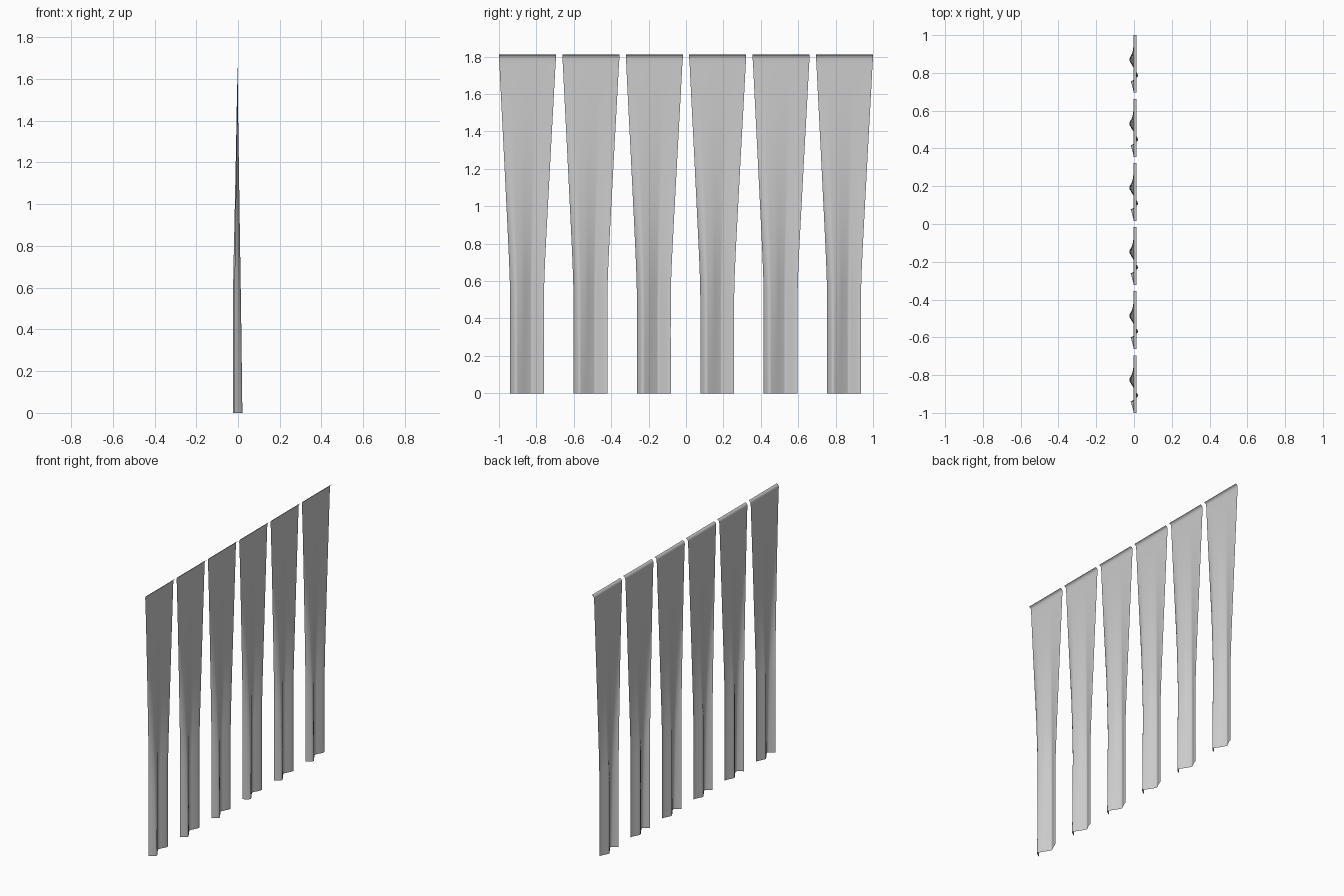
import bpy, bmesh

if "Cube" in bpy.data.objects:
    bpy.data.objects.remove(bpy.data.objects["Cube"])

# Cross-section of the gathered hem: (y offset, x fold depth), y on a half width of 0.09
FOLD = [(-0.093, -0.018), (-0.080, 0.004), (-0.063, 0.021), (-0.042, 0.012), (-0.017, -0.004),
        (0.008, -0.019), (0.024, -0.025), (0.045, -0.015), (0.070, -0.003), (0.088, 0.002)]
# Hanging rows: (z, half width at top scale 0..1, fold strength in -x, fold strength in +x)
ROWS = [(0.0, 0.0, 1.0, 1.0), (0.2, 0.0, 1.0, 0.88), (0.4, 0.0, 1.0, 0.76), (0.55, 0.01, 0.97, 0.66),
        (0.7, 0.09, 0.85, 0.56), (0.9, 0.245, 0.66, 0.44), (1.1, 0.41, 0.47, 0.32),
        (1.3, 0.575, 0.29, 0.2), (1.5, 0.745, 0.13, 0.09), (1.65, 0.87, 0.04, 0.03), (1.76, 0.96, 0, 0)]
# Top edge rolled over towards +x: (x, z)
ROLL = [(-0.003, 1.790), (-0.001, 1.800), (0.004, 1.807), (0.013, 1.811)]
TOP_HALF, SPACING, STEPS = 0.1525, 0.339, 4


def spline(points, steps):
    """Catmull-Rom curve through the points."""
    p = [points[0]] + points + [points[-1]]
    out = []
    for i in range(1, len(p) - 2):
        for s in range(steps):
            t = s / steps
            out.append(tuple(0.5 * (2 * b + (c - a) * t + (2 * a - 5 * b + 4 * c - d) * t * t
                                    + (3 * b - a - 3 * c + d) * t ** 3)
                             for a, b, c, d in zip(p[i - 1], p[i], p[i + 1], p[i + 2])))
    return out + [points[-1]]


def make_strip(name, centre):
    section = spline(FOLD, STEPS)
    n = len(section)
    y0, y1 = section[0][0], section[-1][0]
    flat = [TOP_HALF * (2 * (y - y0) / (y1 - y0) - 1) for y, _ in section]
    bm = bmesh.new()
    rows = []
    # hanging cloth with folds fading upwards
    for z, w, neg, pos in spline(ROWS, 3):
        rows.append([bm.verts.new((x * (neg if x < 0 else pos) - 0.003 * w,
                                   centre + y * (1 - w) + f * w, z))
                     for (y, x), f in zip(section, flat)])
    # rolled top edge
    for x, z in ROLL:
        rows.append([bm.verts.new((x, centre + f, z)) for f in flat])
    for lo, hi in zip(rows, rows[1:]):
        for i in range(n - 1):
            bm.faces.new((lo[i], lo[i + 1], hi[i + 1], hi[i])).smooth = True
    mesh = bpy.data.meshes.new(name)
    bm.to_mesh(mesh)
    bm.free()
    bpy.context.collection.objects.link(bpy.data.objects.new(name, mesh))


# Row of six curtain strips
for k in range(6):
    make_strip(f"curtain_strip_{k + 1}", (k - 2.5) * SPACING)
